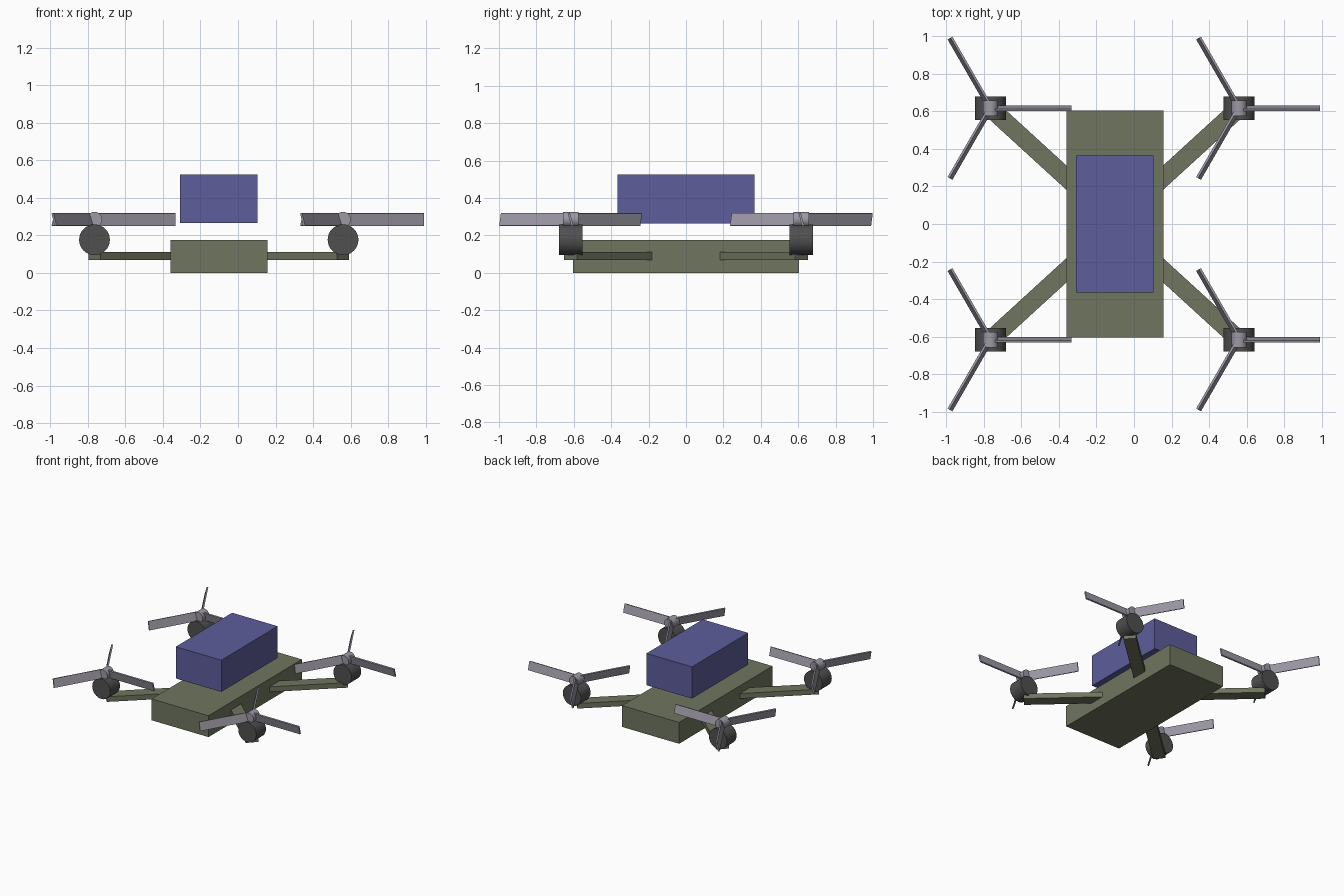
import bpy, math
from mathutils import Matrix, Vector

if "Cube" in bpy.data.objects:
    bpy.data.objects.remove(bpy.data.objects["Cube"])


def material(name, rgb):
    m = bpy.data.materials.new(name)
    m.diffuse_color = (*rgb, 1)
    m.use_nodes = True
    m.node_tree.nodes["Principled BSDF"].inputs["Base Color"].default_value = m.diffuse_color
    return m


OLIVE = material("olive", (0.16, 0.18, 0.115))
BLUE = material("blue", (0.11, 0.11, 0.33))
DARK = material("dark_grey", (0.08, 0.08, 0.08))
LIGHT = material("light_grey", (0.34, 0.32, 0.38))


def box(name, size, mat, matrix):
    bpy.ops.mesh.primitive_cube_add(size=1)
    ob = bpy.context.object
    ob.name = name
    ob.data.transform(matrix @ Matrix.Diagonal((*size, 1)))
    ob.data.materials.append(mat)
    return ob


def cylinder_y(name, radius, length, centre, mat):
    bpy.ops.mesh.primitive_cylinder_add(vertices=32, radius=radius, depth=length,
                                        location=centre, rotation=(math.pi / 2, 0, 0))
    ob = bpy.context.object
    ob.name = name
    ob.data.materials.append(mat)
    bpy.ops.object.shade_smooth_by_angle(angle=math.radians(35))
    return ob


MID_X = -0.1025     # body centre line
REACH_X = 0.6625    # motor distance from the centre line
MOTOR_Y = 0.617

# Body slab and the payload box hovering above it
box("body", (0.517, 1.21, 0.175), OLIVE, Matrix.Translation((MID_X, 0, 0.0875)))
box("payload_box", (0.413, 0.73, 0.26), BLUE, Matrix.Translation((MID_X, 0, 0.395)))

for side, sx in (("left", -1), ("right", 1)):
    for end, sy in (("front", -1), ("back", 1)):
        tag = f"{end}_{side}"
        mx, my = MID_X + sx * REACH_X, sy * MOTOR_Y

        # Diagonal arm, rooted inside the body
        root = Vector((MID_X + sx * 0.19, sy * 0.185, 0.09))
        tip = Vector((mx, my, 0.09))
        run = tip - root
        box(f"arm_{tag}", (run.length, 0.096, 0.042), OLIVE,
            Matrix.Translation((root + tip) / 2)
            @ Matrix.Rotation(math.atan2(run.y, run.x), 4, 'Z'))

        # Motor and rotor hub
        cylinder_y(f"motor_{tag}", 0.082, 0.125, (mx, my, 0.177), DARK)
        cylinder_y(f"rotor_hub_{tag}", 0.041, 0.083, (mx, my, 0.285), LIGHT)

        # Three steeply pitched blades
        for i in range(3):
            box(f"blade_{tag}_{i + 1}", (0.432, 0.012, 0.07), LIGHT,
                Matrix.Translation((mx, my, 0.285))
                @ Matrix.Rotation(i * 2 * math.pi / 3, 4, 'Z')
                @ Matrix.Translation((0.216, 0, 0))
                @ Matrix.Rotation(math.radians(15), 4, 'X'))
